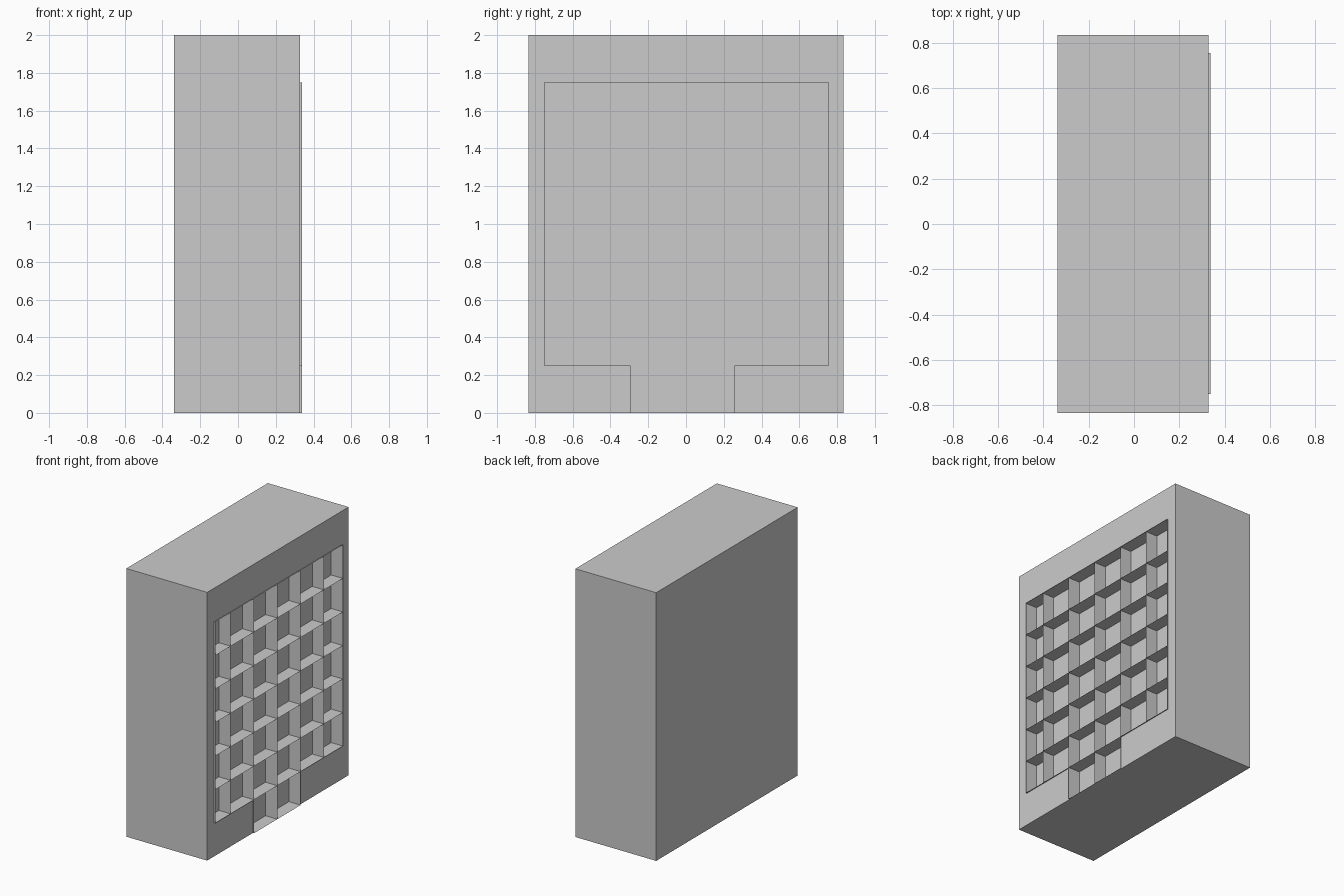
import bpy, bmesh

if "Cube" in bpy.data.objects:
    bpy.data.objects.remove(bpy.data.objects["Cube"])

BACK, FACE, LIP = -0.3375, 0.329, 0.3375   # wall back, wall front, grid front edge
RECESS = 0.241                             # back of the pocket
Y0, Y1 = -0.75, 0.754                      # window opening
T0, T1 = -0.294, 0.256                     # door opening below it
Z0, Z1 = 0.25, 1.75
STEP = (T1 - T0) / 2
OUTLINE = [(Y0, Z1), (Y0, Z0), (T0, Z0), (T0, 0), (T1, 0), (T1, Z0), (Y1, Z0), (Y1, Z1)]


def finish(bm, name):
    mesh = bpy.data.meshes.new(name)
    bm.to_mesh(mesh)
    bm.free()
    ob = bpy.data.objects.new(name, mesh)
    bpy.context.collection.objects.link(ob)
    return ob


def prism(name, profile, x0, x1):
    """Extrude a (y, z) profile from x0 to x1."""
    bm = bmesh.new()
    face = bm.faces.new([bm.verts.new((x0, y, z)) for y, z in profile])
    ext = bmesh.ops.extrude_face_region(bm, geom=[face])
    verts = [v for v in ext["geom"] if isinstance(v, bmesh.types.BMVert)]
    bmesh.ops.translate(bm, verts=verts, vec=(x1 - x0, 0, 0))
    bmesh.ops.recalc_face_normals(bm, faces=bm.faces)
    return finish(bm, name)


# Wall block with the pocket cut out of its right side
H = 0.8333
wall = prism("wall_block", [(-H, 0), (H, 0), (H, 2), (-H, 2)], BACK, FACE)
cut_outline = [(y, z if z > 0 else -0.1) for y, z in OUTLINE]
cutter = prism("pocket_cutter", cut_outline, RECESS, 0.5)
mod = wall.modifiers.new("pocket", 'BOOLEAN')
mod.operation = 'DIFFERENCE'
mod.solver = 'EXACT'
mod.object = cutter
bpy.context.view_layer.objects.active = wall
bpy.ops.object.modifier_apply(modifier=mod.name)
bpy.data.objects.remove(cutter)

# Window grid: thin sheets standing out just past the wall face
bm = bmesh.new()


def sheet(a, b):
    """Strip through the pocket depth along the (y, z) line a to b."""
    bm.faces.new([bm.verts.new((x, *p)) for x, p in
                  ((RECESS, a), (LIP, a), (LIP, b), (RECESS, b))])


# Shelves
for i in range(7):
    z = Z0 + i * (Z1 - Z0) / 6
    sheet((Y0, z), (Y1, z))
sheet((T0, 0), (T1, 0))

# Uprights: outer frame, then dividers, the middle three reaching the ground
for y in (Y0, Y1):
    sheet((y, Z0), (y, Z1))
for i in range(-1, 4):
    y = T0 + i * STEP
    sheet((y, 0 if 0 <= i <= 2 else Z0), (y, Z1))
finish(bm, "window_grid")
